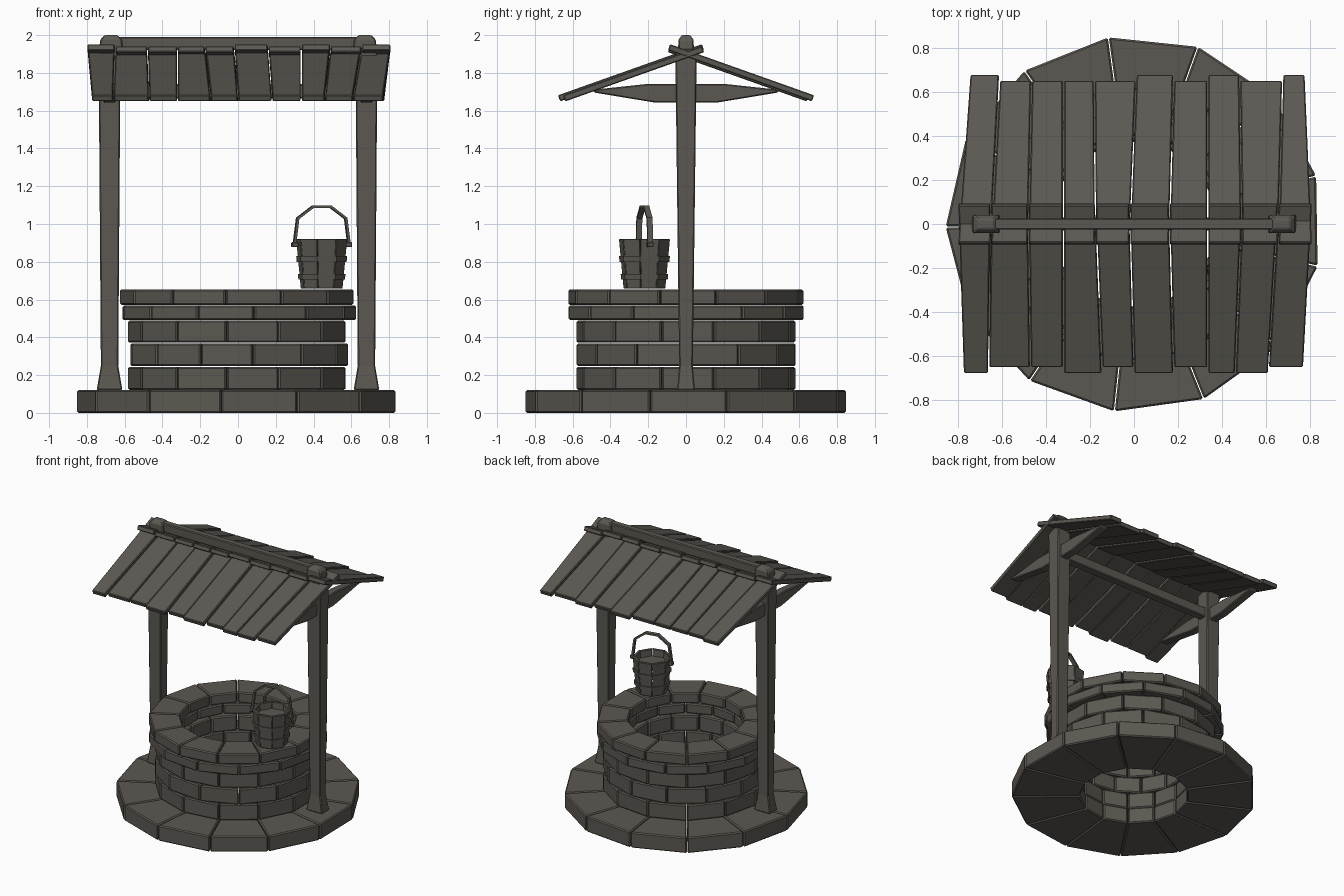
import bpy
import bmesh
from math import sin, cos, radians, pi, atan2
from mathutils import Vector, Matrix

if "Cube" in bpy.data.objects:
    bpy.data.objects.remove(bpy.data.objects["Cube"], do_unlink=True)

STONE = (0.108, 0.099, 0.085, 1)
mat = bpy.data.materials.new("weathered_grey")
mat.use_nodes = True
mat.diffuse_color = STONE
shader = next(n for n in mat.node_tree.nodes if n.type == 'BSDF_PRINCIPLED')
shader.inputs["Base Color"].default_value = STONE
shader.inputs["Roughness"].default_value = 0.9


def finish(name, bm, bevel=0.006):
    bmesh.ops.recalc_face_normals(bm, faces=bm.faces)
    mesh = bpy.data.meshes.new(name)
    bm.to_mesh(mesh)
    bm.free()
    mesh.materials.append(mat)
    ob = bpy.data.objects.new(name, mesh)
    bpy.context.collection.objects.link(ob)
    if bevel:
        mod = ob.modifiers.new("worn_edges", 'BEVEL')
        mod.width = bevel
        mod.segments = 1
        mod.limit_method = 'ANGLE'
        mod.angle_limit = radians(35)
    return ob


def loft(bm, rings):
    """Closed solid through a list of equal-sized loops."""
    loops = [[bm.verts.new(p) for p in ring] for ring in rings]
    n = len(loops[0])
    for a, b in zip(loops, loops[1:]):
        for i in range(n):
            j = (i + 1) % n
            bm.faces.new((a[i], a[j], b[j], b[i]))
    bm.faces.new(loops[0][::-1])
    bm.faces.new(loops[-1])


def rect(cx, cy, z, hx, hy):
    return [(cx - hx, cy - hy, z), (cx + hx, cy - hy, z),
            (cx + hx, cy + hy, z), (cx - hx, cy + hy, z)]


def course(name, count, phase, levels, gap, center=(0, 0), bevel=0.006):
    """Ring of wedge blocks; levels are (z, outer radius, inner radius)."""
    bm = bmesh.new()
    step = 2 * pi / count
    for i in range(count):
        a = radians(phase) + i * step
        b = a + step
        side = Vector((-sin(a + step / 2), cos(a + step / 2))) * gap / 2
        rings = []
        for z, outer, inner in levels:
            ring = []
            for ang, r, s in ((a, inner, 1), (a, outer, 1), (b, outer, -1), (b, inner, -1)):
                ring.append((center[0] + r * cos(ang) + s * side.x,
                             center[1] + r * sin(ang) + s * side.y, z))
            rings.append(ring)
        loft(bm, rings)
    return finish(name, bm, bevel)


# Stone base and wall courses with staggered joints
SIDES = 13
PHASE = 264
HALF = 180 / SIDES
course("base_slabs", SIDES, PHASE, [(0, 0.855, 0.38), (0.12, 0.855, 0.38)], 0.005, bevel=0.008)
walls = [("wall_lower", 0.12, 0.245, 0.585, 0.385), ("wall_middle", 0.245, 0.37, 0.585, 0.385),
         ("wall_upper", 0.37, 0.49, 0.585, 0.385), ("rim_lower", 0.49, 0.57, 0.628, 0.41),
         ("rim_upper", 0.57, 0.655, 0.628, 0.41)]
for k, (name, z0, z1, ro, ri) in enumerate(walls):
    course(name, SIDES, PHASE + (k % 2) * HALF,
           [(z0 + 0.002, ro, ri), (z1 - 0.002, ro, ri)], 0.005, bevel=0.008)

# Posts with flared feet and rounded heads, plus roof braces
for side, label in ((-1, "right"), (1, "left")):
    x = 0.68 * side
    bm = bmesh.new()
    loft(bm, [rect(x, 0, z, hx, hy) for z, hx, hy in
              ((0.12, 0.068, 0.047), (0.25, 0.046, 0.036), (1.63, 0.056, 0.053),
               (1.9, 0.056, 0.056), (1.93, 0.056, 0.042))])
    finish(label + "_post", bm)

    bm = bmesh.new()
    loft(bm, [rect(x - 0.008 * side, 0, z, hx, hy) for z, hx, hy in
              ((1.92, 0.063, 0.042), (1.975, 0.058, 0.04), (2.0, 0.035, 0.022))])
    finish(label + "_ridge_block", bm)

    bm = bmesh.new()
    outline = [(-0.48, 1.695), (-0.16, 1.642), (0.16, 1.642), (0.48, 1.695),
               (0.5, 1.71), (0.2, 1.742), (-0.2, 1.742), (-0.5, 1.71)]
    loft(bm, [[(x + dx, y, z) for y, z in outline] for dx in (-0.032, 0.032)])
    finish(label + "_roof_brace", bm)

# Cross beam between the posts and ridge pole on top
for name, length, z0, z1, hy in (("cross_beam", 0.66, 1.665, 1.74, 0.03),
                                 ("ridge_pole", 0.64, 1.92, 1.99, 0.026)):
    bm = bmesh.new()
    loft(bm, [rect(0, 0, z0, length, hy), rect(0, 0, z1, length, hy)])
    finish(name, bm)

# Roof planks: two slopes crossing at the ridge
ridge = [-0.8, -0.65, -0.48, -0.32, -0.175, -0.02, 0.16, 0.335, 0.49, 0.655, 0.81]
front = [-0.775, -0.66, -0.47, -0.32, -0.145, 0, 0.18, 0.335, 0.46, 0.61, 0.77]
back = [-0.745, -0.61, -0.465, -0.32, -0.18, 0.01, 0.18, 0.335, 0.48, 0.675, 0.777]
SLOPE = 0.355
for label, sy, eave, long_ones in (("front", -1, front, (0, 3, 5, 7, 8)),
                                   ("back", 1, back, (0, 5, 7, 9))):
    bm = bmesh.new()
    for i in range(len(ridge) - 1):
        high = i in long_ones
        reach = 0.672 if high else 0.645
        lift = 0.007 if high else -0.003
        rings = []
        for t in (-0.017, 0.017):
            ny, nz = t * 0.335, t * 0.942
            ring = []
            for x, y in ((ridge[i] + 0.003, -0.09), (ridge[i + 1] - 0.003, -0.09),
                         (eave[i + 1] - 0.003, reach), (eave[i] + 0.003, reach)):
                ring.append((x, sy * (y + ny), 1.897 - SLOPE * y + nz + lift))
            rings.append(ring)
        loft(bm, rings)
    finish(label + "_roof_planks", bm, 0.005)

# Bucket: staves, hoops, bottom and contents
BX, BY = 0.443, -0.22
course("bucket_staves", 8, 260, [(0.658, 0.113, 0.093), (0.92, 0.138, 0.115)], 0.003,
       (BX, BY), 0.003)
for name, z, r in (("lower_hoop", 0.705, 0.125), ("upper_hoop", 0.8, 0.134)):
    course(name, 8, 260, [(z, r, r - 0.02), (z + 0.03, r + 0.003, r - 0.017)], 0,
           (BX, BY), 0)
for name, z0, z1, r in (("bucket_bottom", 0.66, 0.675, 0.1), ("bucket_contents", 0.86, 0.87, 0.115)):
    bm = bmesh.new()
    loft(bm, [[(BX + r * cos(radians(260 + 45 * i)), BY + r * sin(radians(260 + 45 * i)), z)
               for i in range(8)] for z in (z0, z1)])
    finish(name, bm, 0)

# Bucket handle: flat strap bent over the bucket, with a pivot lug at each end
turn = Matrix.Translation((BX, BY, 0)) @ Matrix.Rotation(radians(12), 4, 'Z')
path = [(-0.148, 0.89), (-0.13, 1.03), (-0.047, 1.092), (0.047, 1.092), (0.13, 1.03), (0.148, 0.89)]
bm = bmesh.new()
rings = []
for i, (x, z) in enumerate(path):
    px, pz = path[max(i - 1, 0)]
    qx, qz = path[min(i + 1, len(path) - 1)]
    a = atan2(qz - pz, qx - px)
    nx, nz = -sin(a) * 0.007, cos(a) * 0.007
    rings.append([turn @ Vector((x + s * nx, w, z + s * nz))
                  for s, w in ((-1, -0.015), (1, -0.015), (1, 0.015), (-1, 0.015))])
loft(bm, rings)
finish("bucket_handle", bm, 0)
bm = bmesh.new()
for sx in (-1, 1):
    loft(bm, [[turn @ Vector(p) for p in rect(sx * 0.145, 0, z, 0.018, 0.016)]
              for z in (0.877, 0.905)])
finish("handle_lugs", bm, 0.005)
